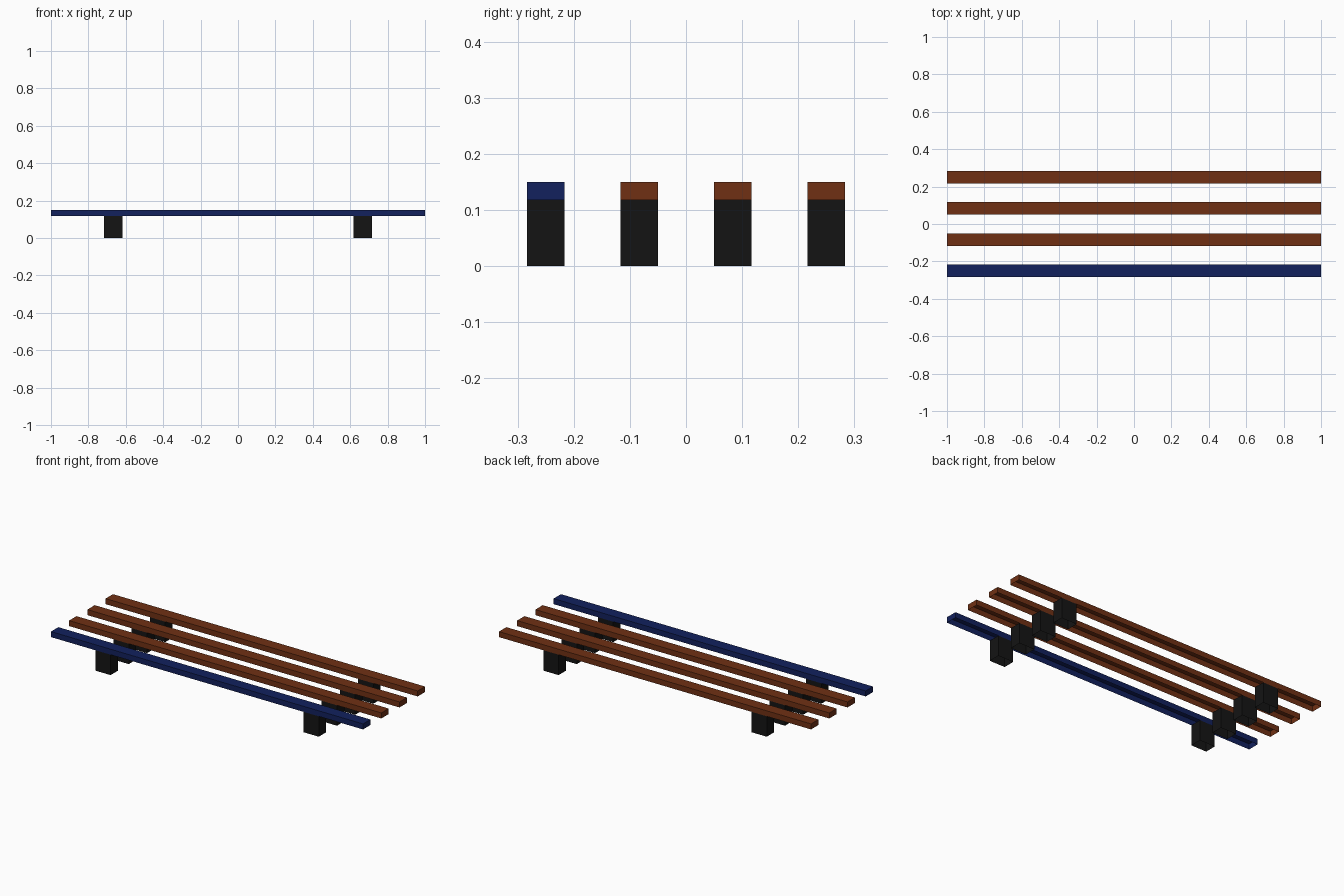
import bpy, bmesh
from mathutils import Matrix, Vector

if "Cube" in bpy.data.objects:
    bpy.data.objects.remove(bpy.data.objects["Cube"])


def material(name, rgb):
    m = bpy.data.materials.new(name)
    m.diffuse_color = (*rgb, 1)
    m.use_nodes = True
    m.node_tree.nodes["Principled BSDF"].inputs["Base Color"].default_value = m.diffuse_color
    return m


def open_box(name, centre, size, mat, drop):
    """Box shell without the faces whose normal z is in drop."""
    bm = bmesh.new()
    bmesh.ops.create_cube(bm, size=1)
    bm.normal_update()
    faces = [f for f in bm.faces if round(f.normal.z) in drop]
    bmesh.ops.delete(bm, geom=faces, context='FACES_ONLY')
    bmesh.ops.transform(bm, matrix=Matrix.Diagonal((*size, 1)), verts=bm.verts)
    bmesh.ops.translate(bm, vec=Vector(centre), verts=bm.verts)
    me = bpy.data.meshes.new(name)
    bm.to_mesh(me)
    bm.free()
    me.materials.append(mat)
    ob = bpy.data.objects.new(name, me)
    bpy.context.collection.objects.link(ob)


brown = material("brown_wood", (0.16, 0.03, 0.007))
blue = material("blue_paint", (0.006, 0.015, 0.11))
black = material("black_metal", (0.007, 0.007, 0.007))

WIDTH, TOP, LEG_H = 0.067, 0.15, 0.118

for i in range(4):
    y = -0.25 + i * 0.5 / 3
    # Long slat, hollow underneath; the front one is blue
    open_box(f"slat_{i + 1}", (0, y, (TOP + LEG_H) / 2),
             (2, WIDTH, TOP - LEG_H), blue if i == 0 else brown, (-1,))
    # Pair of short block legs under each slat, hollow underneath
    for side, x in (("left", -0.667), ("right", 0.667)):
        open_box(f"leg_{side}_{i + 1}", (x, y, LEG_H / 2),
                 (0.098, WIDTH, LEG_H), black, (-1,))
